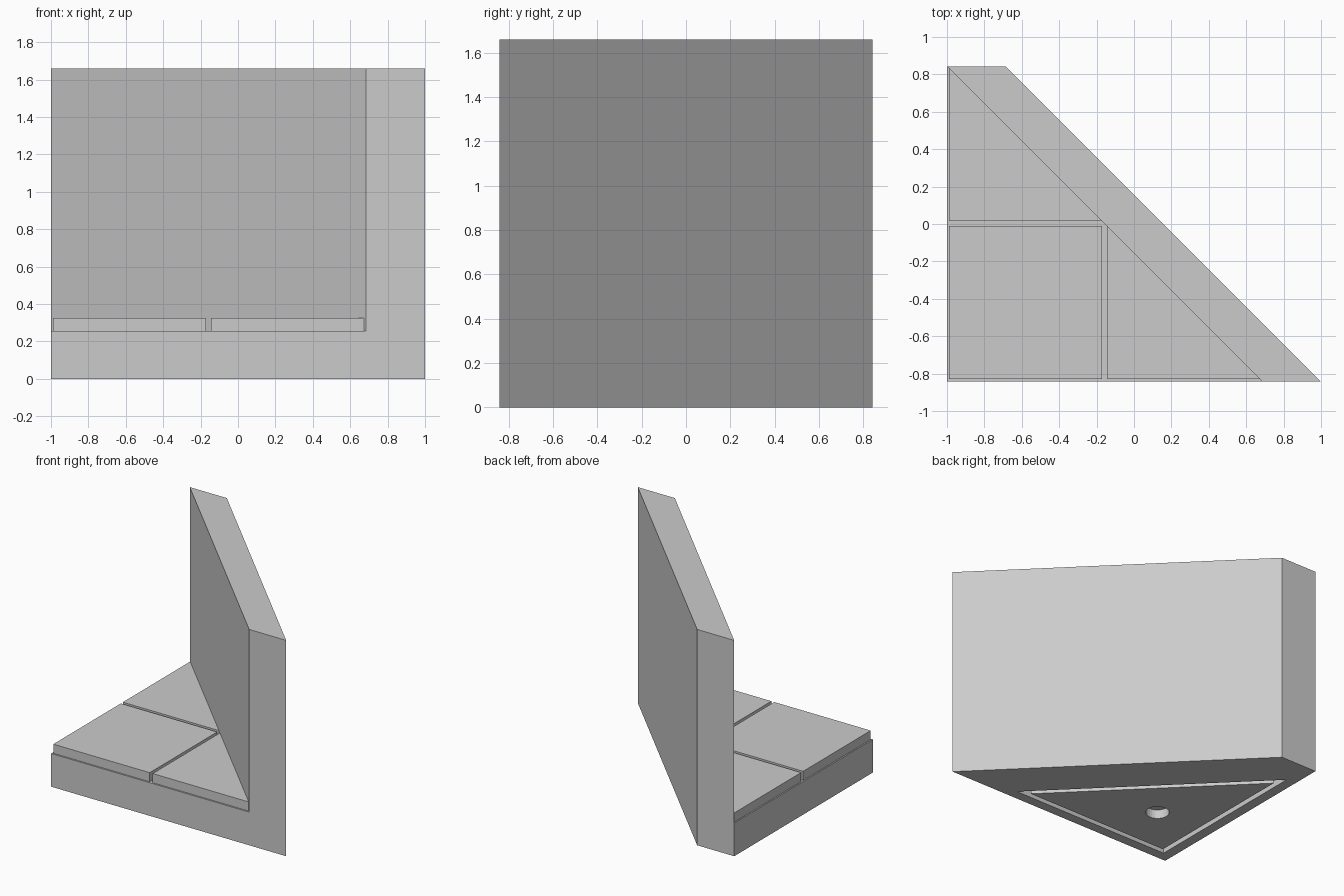
import bpy
import bmesh

if "Cube" in bpy.data.objects:
    bpy.data.objects.remove(bpy.data.objects["Cube"], do_unlink=True)

# One plain grey for everything
grey = bpy.data.materials.new("plain_grey")
grey.use_nodes = True
colour = (0.6, 0.6, 0.6, 1)
grey.diffuse_color = colour
grey.node_tree.nodes["Principled BSDF"].inputs["Base Color"].default_value = colour

HALF_Y, TOP, STEP = 0.8425, 1.66, 0.255
TILE_TOP, DEPTH = 0.325, 0.07


def prism(name, outline, low, high):
    """Extrude a flat outline from one height to another."""
    bm = bmesh.new()
    base = bm.faces.new([bm.verts.new((x, y, low)) for x, y in outline])
    walls = bmesh.ops.extrude_face_region(bm, geom=[base])["geom"]
    top = [v for v in walls if isinstance(v, bmesh.types.BMVert)]
    bmesh.ops.translate(bm, verts=top, vec=(0, 0, high - low))
    bmesh.ops.recalc_face_normals(bm, faces=bm.faces)
    mesh = bpy.data.meshes.new(name)
    bm.to_mesh(mesh)
    bm.free()
    mesh.materials.append(grey)
    obj = bpy.data.objects.new(name, mesh)
    bpy.context.collection.objects.link(obj)
    return obj


def corner(x, y, leg):
    """Right triangle with its square corner at x, y."""
    return [(x, y), (x + leg, y), (x, y + leg)]


def cut(target, cutter):
    mod = target.modifiers.new(cutter.name, "BOOLEAN")
    mod.operation, mod.solver, mod.object = "DIFFERENCE", "EXACT", cutter
    cutter.hide_render = True
    cutter.hide_viewport = True
    cutter.display_type = "WIRE"


# Base and diagonal wall in one block
body = prism("base_and_wall", [(-1, -HALF_Y), (1, -HALF_Y),
                               (-0.685, HALF_Y), (-1, HALF_Y)], 0, TOP)
cut(body, prism("platform_cutter", corner(-1.2, -HALF_Y - 0.2, 2.085), STEP, 2))

# Triangular groove under the base, around a plug with a round socket
cut(body, prism("groove_cutter", corner(-0.92, -0.765, 1.38), -0.1, DEPTH))
plug = prism("underside_plug", corner(-0.88, -0.725, 1.243), 0, DEPTH + 0.05)
bpy.ops.mesh.primitive_cylinder_add(vertices=32, radius=0.085, depth=0.2,
                                    location=(-0.51, -0.345, DEPTH - 0.1))
socket = bpy.context.object
socket.name = "socket_cutter"
cut(plug, socket)

# Floor tiles separated by narrow gaps
prism("square_tile", [(-0.99, -0.83), (-0.17, -0.83),
                      (-0.17, -0.01), (-0.99, -0.01)], STEP, TILE_TOP)
prism("left_tile", corner(-0.145, -0.83, 0.82), STEP, TILE_TOP)
prism("back_tile", corner(-0.99, 0.015, 0.82), STEP, TILE_TOP)
